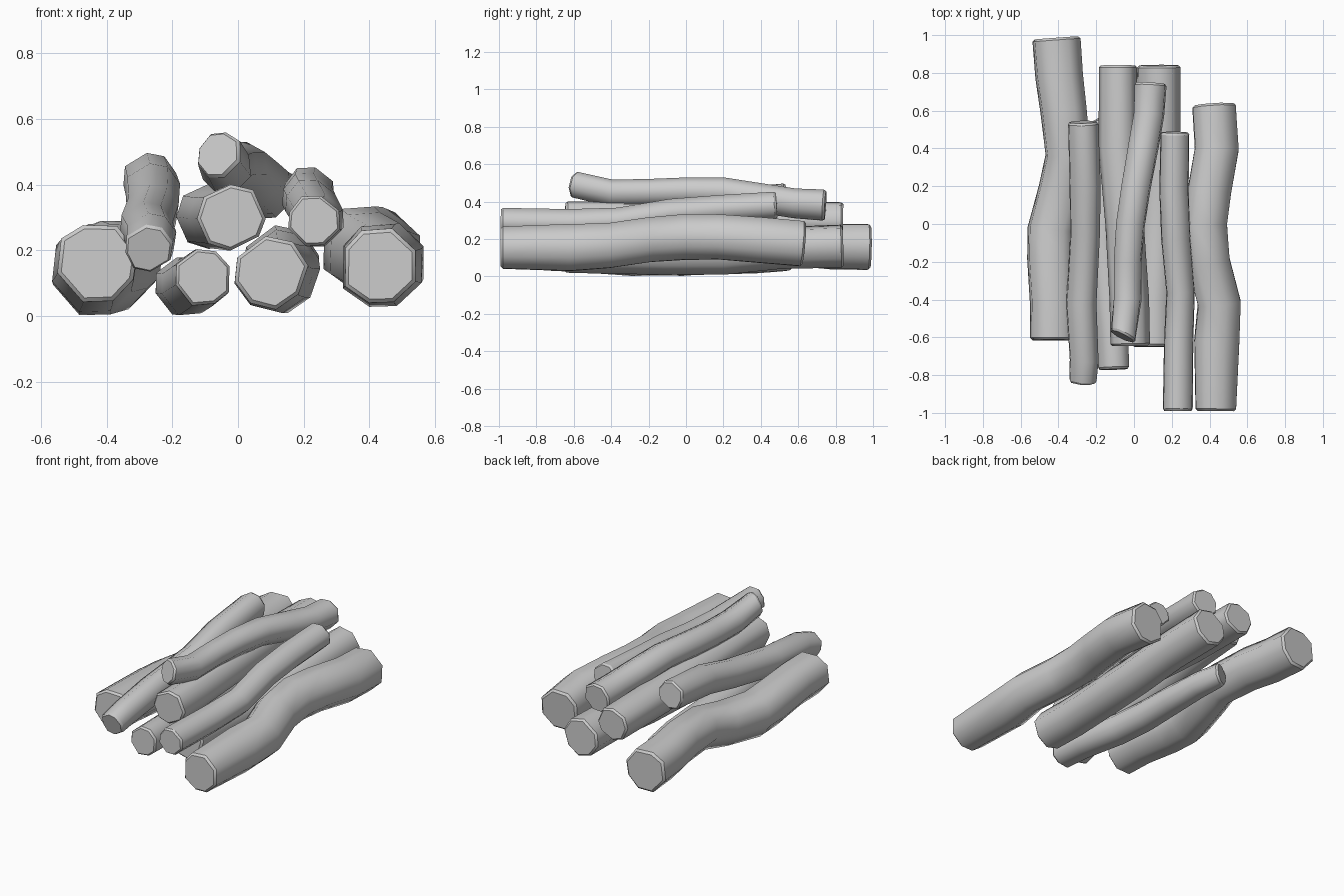
import bpy, bmesh, math, random
from mathutils import Vector

SIDES = 8
BEVEL = 0.012


def log(name, radius, path, phase=0.2, seed=1, lean=(0, 0)):
    """Sweep an irregular octagon along path points (x, y, z, radius factor).
    lean tilts the cut at the first end in x and z."""
    rnd = random.Random(seed)
    shape = [(2 * math.pi * (i + phase + rnd.uniform(-0.17, 0.17)) / SIDES,
              rnd.uniform(0.99, 1.09)) for i in range(SIDES)]
    pts = [Vector(p[:3]) for p in path]
    rad = [radius * p[3] for p in path]
    n = len(pts)
    tans = []
    for i in range(n):
        a = (pts[i] - pts[i - 1]).normalized() if i > 0 else Vector()
        b = (pts[i + 1] - pts[i]).normalized() if i < n - 1 else Vector()
        tans.append((a + b).normalized())
    tans[0] = (tans[0] + Vector((lean[0], 0, lean[1]))).normalized()

    # chamfered end rings plus the body rings
    rings = [(pts[0], tans[0], rad[0] * 0.9),
             (pts[0] + tans[0] * BEVEL, tans[0], rad[0])]
    rings += list(zip(pts[1:-1], tans[1:-1], rad[1:-1]))
    rings += [(pts[-1] - tans[-1] * BEVEL, tans[-1], rad[-1]),
              (pts[-1], tans[-1], rad[-1] * 0.9)]

    bm = bmesh.new()
    loops = []
    for c, t, r in rings:
        side = t.cross(Vector((0, 0, 1))).normalized()
        up = side.cross(t)
        loops.append([bm.verts.new(c + side * (r * k * math.cos(a))
                                   + up * (r * k * math.sin(a)))
                      for a, k in shape])
    for p, q in zip(loops, loops[1:]):
        for i in range(SIDES):
            j = (i + 1) % SIDES
            bm.faces.new((p[i], p[j], q[j], q[i])).smooth = True
    bm.faces.new(loops[0][::-1])
    bm.faces.new(loops[-1])
    bmesh.ops.recalc_face_normals(bm, faces=bm.faces)
    # crisp saw-cut rims, smooth bark
    for ring in (loops[0], loops[1], loops[-2], loops[-1]):
        for i in range(SIDES):
            bm.edges.get((ring[i], ring[i - 1])).smooth = False
    me = bpy.data.meshes.new(name)
    bm.to_mesh(me)
    bm.free()
    ob = bpy.data.objects.new(name, me)
    bpy.context.collection.objects.link(ob)


# bottom layer
log("left_large_log", 0.123, [
    (-0.43, -0.615, 0.163, 0.99), (-0.43, -0.42, 0.158, 1), (-0.44, -0.18, 0.138, 1.04),
    (-0.438, -0.03, 0.128, 1.04), (-0.385, 0.18, 0.138, 1), (-0.35, 0.36, 0.168, 0.98),
    (-0.375, 0.60, 0.175, 1), (-0.398, 0.78, 0.162, 1.03), (-0.413, 0.985, 0.16, 1.04)], 0.4, 3)
log("right_large_log", 0.116, [
    (0.43, -0.99, 0.15, 0.98), (0.435, -0.62, 0.15, 1.09), (0.448, -0.42, 0.16, 1.04),
    (0.39, -0.20, 0.192, 1.04), (0.373, 0.0, 0.207, 1.06), (0.397, 0.18, 0.207, 1.05),
    (0.435, 0.40, 0.19, 1.06), (0.42, 0.63, 0.17, 1.05)], 0.5, 5)
log("centre_bottom_log", 0.108, [
    (0.098, -0.65, 0.135, 1), (0.098, -0.42, 0.13, 1.01), (0.117, -0.1, 0.125, 1.01),
    (0.133, 0.2, 0.125, 1.01), (0.13, 0.5, 0.155, 1), (0.127, 0.84, 0.165, 1.03)], 0.3, 8)
# this one runs back to front, with its crooked thin end at the back
log("left_bottom_log", 0.086, [
    (-0.20, 0.55, 0.095, 0.76), (-0.172, 0.38, 0.09, 0.85), (-0.168, 0.15, 0.092, 0.95),
    (-0.168, -0.08, 0.092, 1), (-0.148, -0.29, 0.09, 1.01), (-0.115, -0.58, 0.112, 1.02),
    (-0.107, -0.77, 0.118, 0.99)], 0.6, 11, (0.35, -0.05))

# middle layer
log("centre_middle_log", 0.099, [
    (-0.02, -0.645, 0.30, 1), (-0.025, -0.4, 0.30, 1), (-0.05, 0.0, 0.30, 0.97),
    (-0.085, 0.4, 0.305, 0.98), (-0.085, 0.84, 0.30, 0.96)], 0.1, 14)
log("right_middle_log", 0.075, [
    (0.23, -0.99, 0.29, 1.04), (0.235, -0.62, 0.285, 1.02), (0.245, -0.36, 0.295, 0.99),
    (0.22, -0.08, 0.34, 1.02), (0.21, 0.18, 0.36, 1.02), (0.215, 0.485, 0.38, 1)], 0.5, 17)
log("left_upper_log", 0.078, [
    (-0.272, -0.835, 0.203, 0.92), (-0.265, -0.72, 0.235, 0.97), (-0.28, -0.42, 0.265, 1.02),
    (-0.26, -0.05, 0.32, 1), (-0.26, 0.2, 0.38, 1.05), (-0.27, 0.54, 0.415, 1.02)], 0.2, 20)

# top log
log("top_log", 0.075, [
    (-0.062, -0.595, 0.492, 0.97), (-0.035, -0.40, 0.445, 1), (-0.035, -0.2, 0.448, 1),
    (-0.02, 0.0, 0.453, 1.04), (0.01, 0.2, 0.452, 1.06), (0.05, 0.42, 0.415, 1.1),
    (0.078, 0.58, 0.39, 1.1), (0.087, 0.745, 0.38, 1.15)], 0.6, 23, (0.35, 0))
